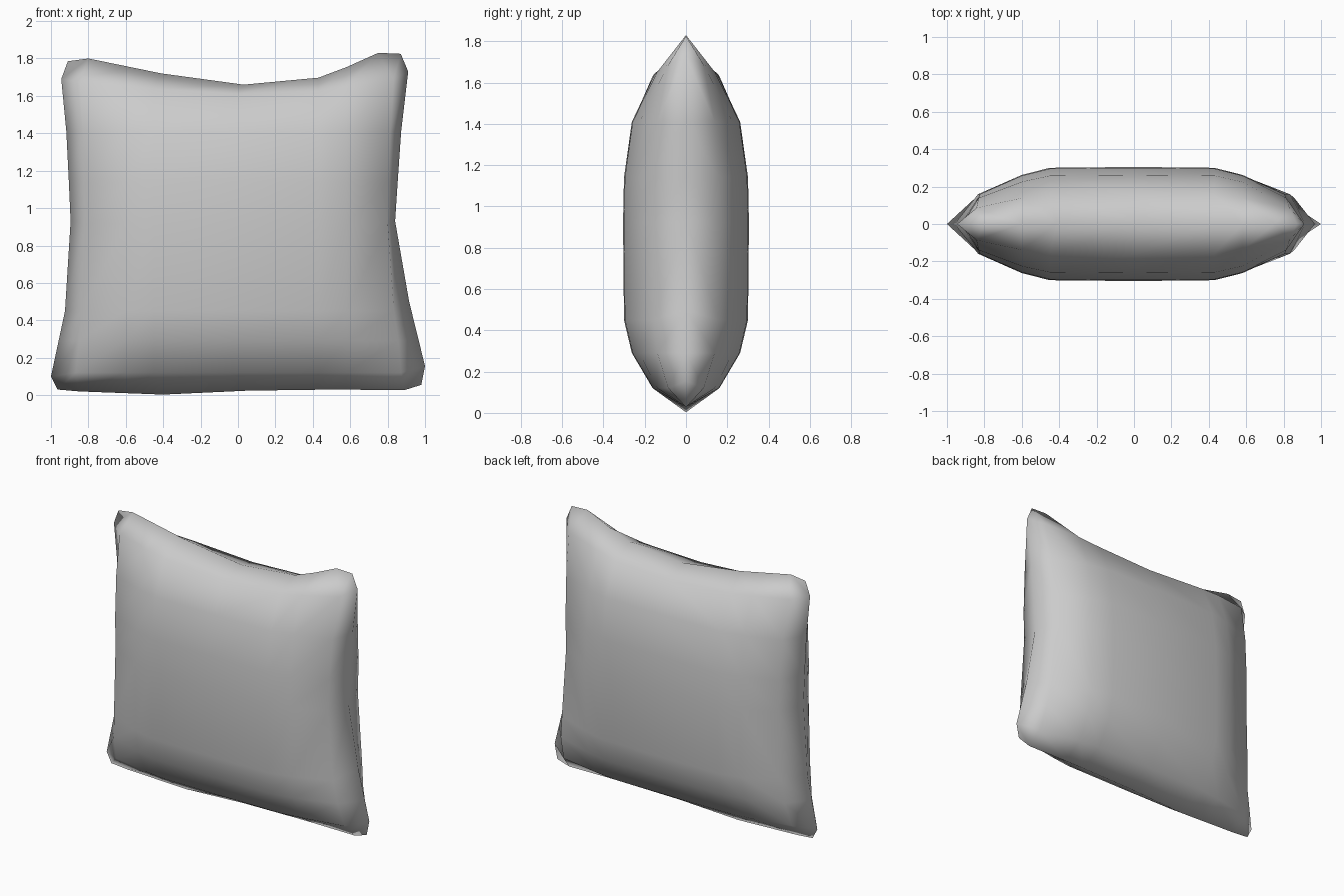
import bpy, bmesh

if "Cube" in bpy.data.objects:
    bpy.data.objects.remove(bpy.data.objects["Cube"])

# Seam outline: one (x, z) polyline per side, corners shared
BOTTOM = [(-.965, .03), (-.85, .02), (-.40, .003), (.05, .024), (.5, .03), (.89, .027), (.98, .055)]
TOP = [(-.91, 1.785), (-.80, 1.80), (-.41, 1.72), (.03, 1.66), (.46, 1.70), (.75, 1.83), (.87, 1.825)]
LEFT = [(-.965, .03), (-1.0, .10), (-.925, .45), (-.895, .93), (-.915, 1.38), (-.945, 1.69), (-.91, 1.785)]
RIGHT = [(.98, .055), (1.0, .155), (.915, .5), (.84, .93), (.87, 1.39), (.91, 1.73), (.87, 1.825)]

# Inner grid lines and how full the cushion is along each
GX = [-.82, -.60, -.45, .0, .43, .58, .80]
GZ = [.12, .29, .45, .92, 1.14, 1.41, 1.61]
FULL = [0, .53, .86, .985, 1, .985, .86, .53, 0]
DEPTH = .305
N = 9


def lookup(line, t, a):
    """Interpolate the other coordinate of a polyline at t along axis a."""
    for p, q in zip(line, line[1:]):
        if p[a] <= t <= q[a]:
            f = (t - p[a]) / (q[a] - p[a])
            return p[1 - a] + f * (q[1 - a] - p[1 - a])
    return line[0][1 - a] if t < line[0][a] else line[-1][1 - a]


def side(line, grid, a):
    """Nine seam points of one side, matched to the grid lines."""
    inner = [line[1]]
    for k, t in enumerate(grid[1:-1], 1):
        if k in (2, 3):
            t = line[k][a]
        o = lookup(line, t, a)
        inner.append((t, o) if a == 0 else (o, t))
    return [line[0]] + inner + [line[5], line[6]]


bot, top = side(BOTTOM, GX, 0), side(TOP, GX, 0)
left, right = side(LEFT, GZ, 1), side(RIGHT, GZ, 1)


def point(i, j):
    if j == 0:
        return bot[i]
    if j == N - 1:
        return top[i]
    if i == 0:
        return left[j]
    if i == N - 1:
        return right[j]
    x, z = GX[i - 1], GZ[j - 1]
    # the outermost inner ring follows the pinched seam
    if i == 1:
        x += .45 * (left[j][0] - left[4][0])
    if i == N - 2:
        x += .45 * (right[j][0] - right[4][0])
    if j == N - 2:
        z += .45 * (top[i][1] - top[4][1])
    return x, z


# Front half of the cushion
bm = bmesh.new()
grid = []
for i in range(N):
    col = []
    for j in range(N):
        x, z = point(i, j)
        col.append(bm.verts.new((x, -DEPTH * FULL[i] * FULL[j], z)))
    grid.append(col)
for i in range(N - 1):
    for j in range(N - 1):
        f = bm.faces.new((grid[i][j], grid[i + 1][j], grid[i + 1][j + 1], grid[i][j + 1]))
        f.smooth = True
mesh = bpy.data.meshes.new("cushion")
bm.to_mesh(mesh)
bm.free()
cushion = bpy.data.objects.new("cushion", mesh)
bpy.context.collection.objects.link(cushion)

# Back half mirrored and welded at the seam
m = cushion.modifiers.new("back_half", 'MIRROR')
m.use_axis = (False, True, False)
m.use_clip = True
m.merge_threshold = .001
